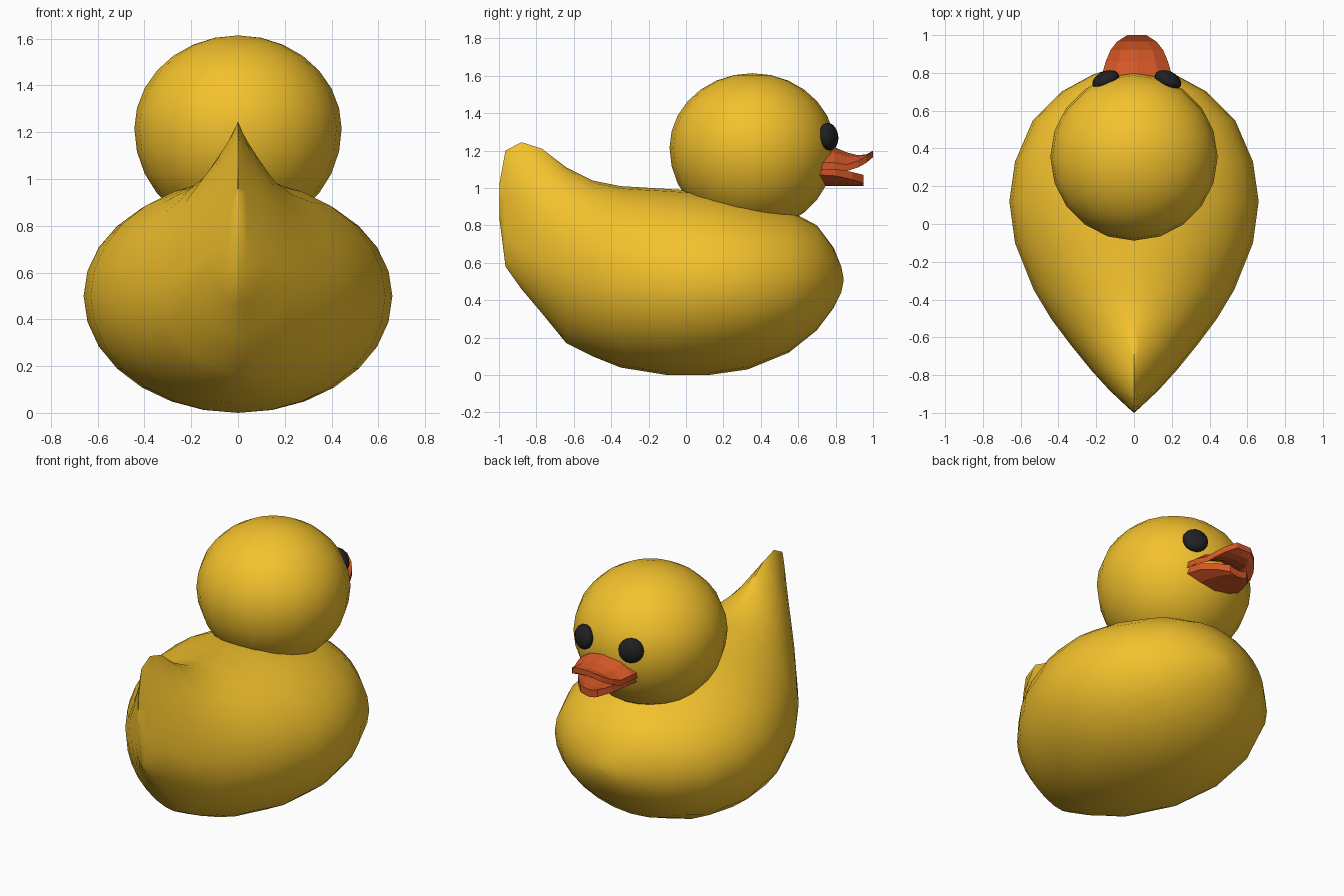
import bpy, bmesh, math
from mathutils import Vector

if "Cube" in bpy.data.objects:
    bpy.data.objects.remove(bpy.data.objects["Cube"])


def material(name, rgb):
    m = bpy.data.materials.new(name)
    m.diffuse_color = (*rgb, 1)
    m.use_nodes = True
    m.node_tree.nodes["Principled BSDF"].inputs["Base Color"].default_value = m.diffuse_color
    return m


YELLOW = material("yellow", (0.90, 0.54, 0.026))
ORANGE = material("orange", (0.66, 0.095, 0.02))
BLACK = material("black", (0.015, 0.015, 0.017))


def finish(bm, name, mat, angle):
    bmesh.ops.remove_doubles(bm, verts=bm.verts, dist=0.0005)
    bmesh.ops.recalc_face_normals(bm, faces=bm.faces)
    me = bpy.data.meshes.new(name)
    bm.to_mesh(me)
    bm.free()
    ob = bpy.data.objects.new(name, me)
    bpy.context.collection.objects.link(ob)
    me.materials.append(mat)
    if angle:
        bpy.ops.object.select_all(action='DESELECT')
        ob.select_set(True)
        bpy.context.view_layer.objects.active = ob
        bpy.ops.object.shade_smooth_by_angle(angle=math.radians(angle))
    return ob


def loft(name, rings, mat, angle=0):
    bm = bmesh.new()
    loops = [[bm.verts.new(p) for p in ring] for ring in rings]
    n = len(loops[0])
    for a, b in zip(loops, loops[1:]):
        for i in range(n):
            j = (i + 1) % n
            bm.faces.new((a[i], a[j], b[j], b[i]))
    bm.faces.new(loops[0])
    bm.faces.new(loops[-1])
    return finish(bm, name, mat, angle)


def signed_pow(v, p):
    return math.copysign(abs(v) ** p, v)


# Body stations: y, bottom z, top z, half width, widest z, pinch (1 = ellipse)
stations = [
    (-0.998, 0.84, 1.02, 0.003, 0.92, 1.6),
    (-0.965, 0.58, 1.20, 0.04, 0.75, 1.9),
    (-0.88, 0.46, 1.245, 0.13, 0.68, 2.0),
    (-0.77, 0.33, 1.21, 0.23, 0.60, 1.9),
    (-0.64, 0.17, 1.11, 0.335, 0.55, 1.6),
    (-0.50, 0.10, 1.04, 0.44, 0.53, 1.3),
    (-0.35, 0.04, 1.01, 0.53, 0.51, 1.1),
    (-0.10, 0.00, 0.995, 0.63, 0.50, 1.0),
    (0.12, 0.00, 0.98, 0.66, 0.50, 1.0),
    (0.33, 0.03, 0.94, 0.63, 0.50, 1.0),
    (0.55, 0.12, 0.88, 0.535, 0.50, 1.0),
    (0.70, 0.24, 0.80, 0.385, 0.51, 1.0),
    (0.79, 0.36, 0.68, 0.22, 0.51, 1.0),
    (0.83, 0.44, 0.58, 0.10, 0.51, 1.0),
    (0.842, 0.50, 0.52, 0.01, 0.51, 1.0),
]
rings = []
for y, zb, zt, hw, zw, p in stations:
    ring = []
    for i in range(28):
        t = 2 * math.pi * i / 28
        s, c = math.sin(t), math.cos(t)
        q = p if s > 0 else 1 + (p - 1) * 0.3
        z = zw + s * ((zt - zw) if s > 0 else (zw - zb))
        ring.append((hw * signed_pow(c, q), y, z))
    rings.append(ring)
loft("body", rings, YELLOW, 45)

# Head: ball slightly flattened on top
bm = bmesh.new()
bmesh.ops.create_uvsphere(bm, u_segments=20, v_segments=14, radius=0.443)
for v in bm.verts:
    if v.co.z > 0:
        v.co.z *= 0.9
    v.co += Vector((0, 0.355, 1.215))
finish(bm, "head", YELLOW, 50)

# Eyes: flattened balls facing outward from the head
CX = 0.015
for side, label in ((-1, "left"), (1, "right")):
    bm = bmesh.new()
    bmesh.ops.create_uvsphere(bm, u_segments=16, v_segments=10, radius=0.075)
    turn = Vector((side * 0.40, 0.90, 0.13)).to_track_quat('Z', 'Y')
    for v in bm.verts:
        v.co.z *= 0.6
        v.co = turn @ v.co + Vector((CX + side * 0.165, 0.763, 1.275))
    finish(bm, label + "_eye", BLACK, 60)


# Bill halves: arched slabs, flat shaded
def bill(name, rows):
    rings = []
    for y, hw, edge, mid, thick in rows:
        us = (-1, -0.6, 0, 0.6, 1)
        outer = [(CX + u * hw, y, edge + (mid - edge) * (1 - u * u)) for u in us]
        inner = [(x, yy, z - thick) for x, yy, z in reversed(outer)]
        rings.append(outer + inner)
    loft(name, rings, ORANGE)


# rows: y, half width, edge z, centre z, thickness
bill("upper_bill", [
    (0.71, 0.195, 1.135, 1.23, 0.035),
    (0.79, 0.185, 1.135, 1.22, 0.035),
    (0.86, 0.165, 1.125, 1.19, 0.035),
    (0.92, 0.14, 1.145, 1.175, 0.035),
    (0.965, 0.105, 1.17, 1.18, 0.035),
    (1.0, 0.05, 1.20, 1.20, 0.035),
])
bill("lower_bill", [
    (0.71, 0.185, 1.11, 1.05, 0.04),
    (0.80, 0.165, 1.105, 1.05, 0.04),
    (0.89, 0.12, 1.085, 1.05, 0.04),
    (0.95, 0.06, 1.07, 1.055, 0.045),
])
